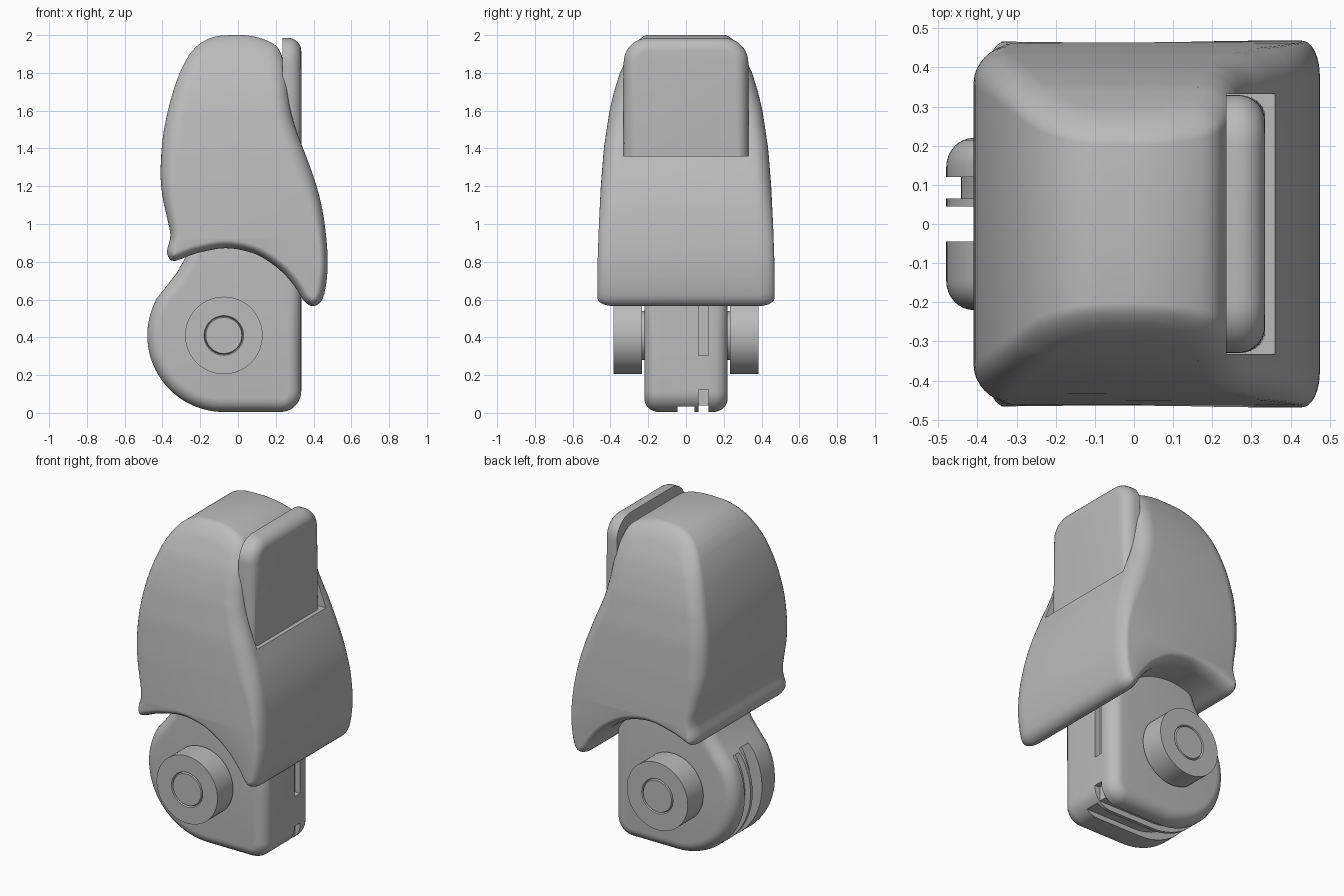
import bpy, bmesh, math
from mathutils import Vector

if "Cube" in bpy.data.objects:
    bpy.data.objects.remove(bpy.data.objects["Cube"])

grey = bpy.data.materials.new("plain grey")
grey.use_nodes = True
COLOUR = (0.5, 0.5, 0.5, 1)
grey.diffuse_color = COLOUR
grey.node_tree.nodes["Principled BSDF"].inputs["Base Color"].default_value = COLOUR


def arc(cx, cz, r, start, end, steps=24):
    angles = [math.radians(start + (end - start) * i / steps) for i in range(steps + 1)]
    return [(cx + r * math.cos(a), cz + r * math.sin(a)) for a in angles]


def smooth_loop(points, steps=4):
    """Closed Catmull-Rom curve through the points."""
    p = [Vector(q) for q in points]
    n, out = len(p), []
    for i in range(n):
        a, b, c, d = (p[(i + k) % n] for k in (-1, 0, 1, 2))
        for s in range(steps):
            t = s / steps
            out.append((b * 2 + (c - a) * t + (a * 2 - b * 5 + c * 4 - d) * t * t
                        + (b * 3 - a - c * 3 + d) * t ** 3) / 2)
    return out


def fillet_layers(near, far, radius, both=True, steps=8):
    """(depth, inset fraction) pairs for a slab with rounded rims."""
    quarter = [(math.sin(a), 1 - math.cos(a))
               for a in (math.pi / 2 * i / steps for i in range(steps + 1))]
    end = [(far - radius + radius * s, f) for s, f in quarter]
    start = [(near + radius - radius * s, f) for s, f in reversed(quarter)]
    return (start if both else [(near, 0)]) + end


def loft(outline, layers, place, inset=lambda p: 0):
    """Stack inset copies of a counter-clockwise outline and cap both ends."""
    bm = bmesh.new()
    pts = [Vector(p) for p in outline]
    n = len(pts)
    inward = []
    for i in range(n):
        t = ((pts[i] - pts[i - 1]).normalized()
             + (pts[(i + 1) % n] - pts[i]).normalized()).normalized()
        inward.append(Vector((-t.y, t.x)) * inset(pts[i]))
    rings = [[bm.verts.new(place(*(p + d * f), t)) for p, d in zip(pts, inward)]
             for t, f in layers]
    for a, b in zip(rings, rings[1:]):
        for i in range(n):
            j = (i + 1) % n
            bm.faces.new((a[i], a[j], b[j], b[i]))
    bm.faces.new(rings[0])
    bm.faces.new(rings[-1])
    return bm


def finish(name, bm):
    bmesh.ops.recalc_face_normals(bm, faces=bm.faces)
    mesh = bpy.data.meshes.new(name)
    bm.to_mesh(mesh)
    bm.free()
    mesh.materials.append(grey)
    ob = bpy.data.objects.new(name, mesh)
    bpy.context.collection.objects.link(ob)
    return ob


def activate(ob):
    bpy.ops.object.select_all(action='DESELECT')
    ob.select_set(True)
    bpy.context.view_layer.objects.active = ob


def cut(ob, cutter):
    activate(ob)
    mod = ob.modifiers.new("cut", 'BOOLEAN')
    mod.operation, mod.solver, mod.object = 'DIFFERENCE', 'EXACT', cutter
    bpy.ops.object.modifier_apply(modifier=mod.name)
    bpy.data.objects.remove(cutter)


def shade(ob, angle=32):
    activate(ob)
    bpy.ops.object.shade_smooth_by_angle(angle=math.radians(angle))


def box(name, low, high):
    outline = [low[:2], (high[0], low[1]), high[:2], (low[0], high[1])]
    return finish(name, loft(outline, [(low[2], 0), (high[2], 0)],
                             lambda x, y, z: (x, y, z)))


def side_on(x, z, y):
    return x, y, z


# Hood: curved side profile, rounded rims, narrowing towards the top
profile = smooth_loop([
    (-.03, 2), (-.13, 1.99), (-.22, 1.94), (-.29, 1.84), (-.35, 1.68), (-.395, 1.48),
    (-.41, 1.28), (-.4, 1.15), (-.375, 1.03), (-.358, .94), (-.375, .86), (-.365, .82),
    (-.33, .805), (-.22, .845), (-.07, .872), (.06, .852), (.15, .81), (.24, .74),
    (.31, .655), (.35, .592), (.395, .565), (.44, .59), (.463, .66), (.475, .78),
    (.468, .92), (.446, 1.08), (.41, 1.22), (.36, 1.36), (.3, 1.52), (.272, 1.64),
    (.26, 1.76), (.242, 1.86), (.205, 1.94), (.13, 1.98), (.05, 1.998)])
WIDTHS = [(.5, .47), (.8, .468), (1, .461), (1.2, .451), (1.4, .435), (1.6, .405),
          (1.7, .381), (1.8, .35), (1.9, .303), (1.95, .277), (2.1, .2)]
WIDE = WIDTHS[0][1]


def half_width(z):
    for (z0, w0), (z1, w1) in zip(WIDTHS, WIDTHS[1:]):
        if z <= z1:
            return w0 + (w1 - w0) * (z - z0) / (z1 - z0)
    return w1


def rim(p):
    return .045 + .045 * min(1, max(0, (p.y - .95) / .3))


bm = loft(profile, fillet_layers(-WIDE, WIDE, .09), side_on, rim)
for i in range(28):
    bmesh.ops.bisect_plane(bm, geom=bm.verts[:] + bm.edges[:] + bm.faces[:],
                           plane_co=(0, 0, .62 + i * .05), plane_no=(0, 0, 1))
for v in bm.verts:
    v.co.y *= half_width(v.co.z) / WIDE
hood = finish("hood", bm)
cut(hood, box("pocket_cutter", (.237, -.332, 1.36), (.6, .332, 2.2)))
shade(hood)

# Pad standing in the pocket, rounded on its outer rim
pad_outline = ([(-.33, 1.25), (.33, 1.25)] + arc(.2, 1.855, .13, 0, 90, 10)
               + arc(-.2, 1.855, .13, 90, 180, 10))
shade(finish("pad", loft(pad_outline, fillet_layers(.235, .335, .07, both=False),
                         lambda y, z, x: (x, y, z), lambda p: .07)))

# Wheel housing: round heel, square toe and a neck rising into the hood
AX, AZ = -.075, .41
housing_outline = (arc(AX, AZ, .405, 150, 270, 40) + arc(.225, .115, .11, 270, 360, 10)
                   + [(.335, .4), (.335, .78), (.25, .9), (-.2, .94), (-.25, .89),
                      (-.285, .81), (-.325, .74), (-.375, .675)])
housing = finish("housing", loft(housing_outline, fillet_layers(-.22, .22, .075),
                                 side_on, lambda p: .07))


def groove(name, y0, y1, inner, toe):
    outline = arc(AX, AZ, .7, 145, 270) + [(.6, -.29)] + toe + inner
    return finish(name, loft(outline, [(y0, 0), (y1, 0)], side_on))


cut(housing, groove("centre_groove_cutter", -.045, .045,
                    arc(-.03, AZ, .375, 270, 145), [(.6, .035)]))
cut(housing, groove("side_groove_cutter", .065, .12,
                    arc(-.07, AZ, .372, 270, 145), [(.6, .125), (.3, .125), (.3, .038)]))
cut(housing, box("toe_slot_cutter", (.3, .065, .305), (.6, .12, .66)))
shade(housing)

# Wheel hubs: stepped discs with a ring groove around the pin
HUB = [(0, .383), (.095, .383), (.1, .372), (.105, .383), (.205, .383),
       (.205, .233), (.13, .233), (.13, .15)]
for side, name in ((-1, "front_hub"), (1, "back_hub")):
    bm = bmesh.new()
    verts = [bm.verts.new((AX + r, side * y, AZ)) for r, y in HUB]
    edges = [bm.edges.new(pair) for pair in zip(verts, verts[1:])]
    bmesh.ops.spin(bm, geom=verts + edges, cent=(AX, 0, AZ), axis=(0, 1, 0),
                   angle=math.tau, steps=64)
    bmesh.ops.remove_doubles(bm, verts=bm.verts, dist=.0001)
    shade(finish(name, bm), 20)
